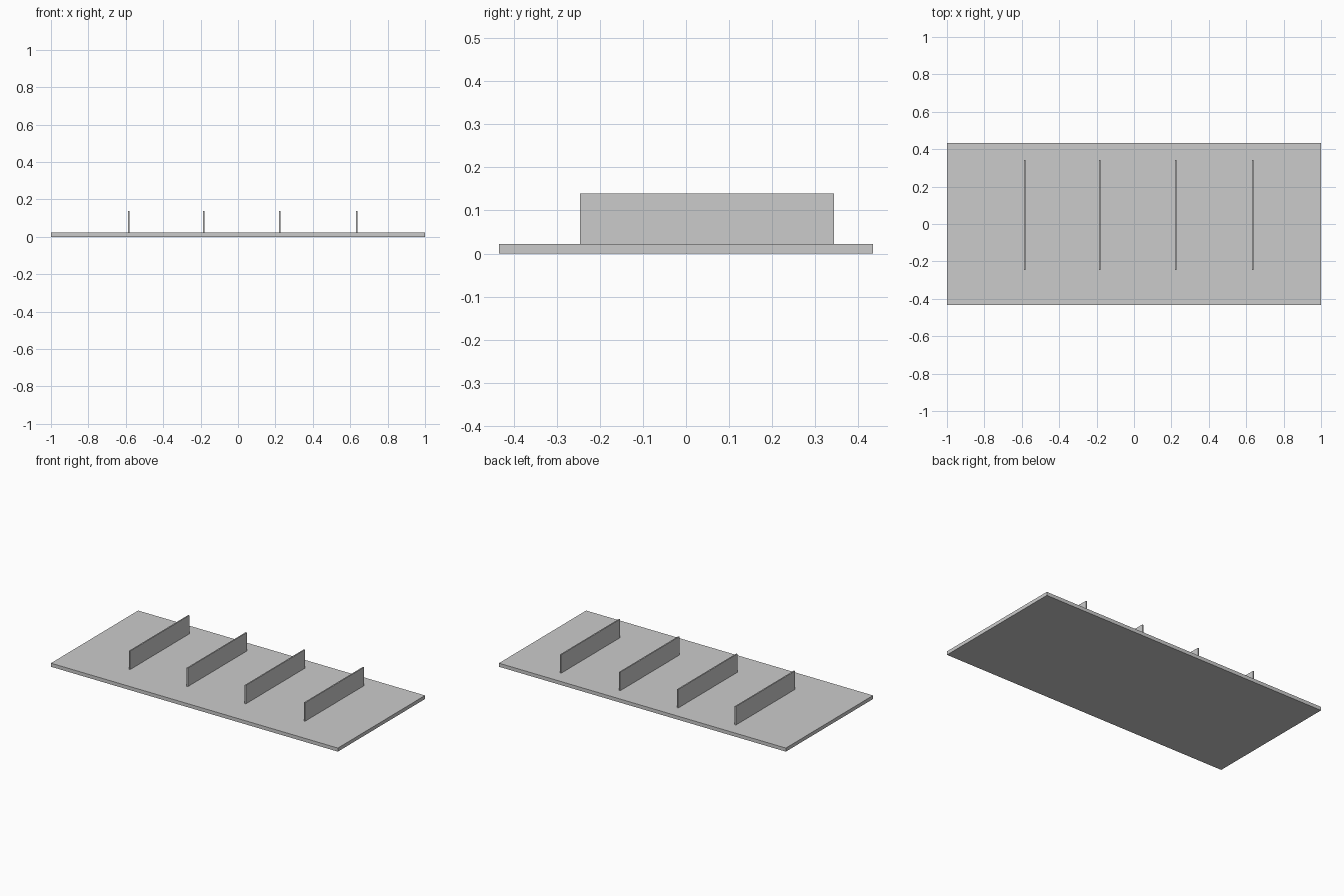
import bpy

if "Cube" in bpy.data.objects:
    bpy.data.objects.remove(bpy.data.objects["Cube"])


def box(name, x, y, z):
    """Axis-aligned box from (min, max) ranges."""
    bpy.ops.mesh.primitive_cube_add(size=1, location=[sum(r) / 2 for r in (x, y, z)])
    ob = bpy.context.object
    ob.name = name
    ob.scale = [r[1] - r[0] for r in (x, y, z)]
    bpy.ops.object.transform_apply(location=False, rotation=False, scale=True)
    return ob


BASE_TOP = 0.0225
HALF_THICK = 0.004

# Flat base board
box("base_board", (-1, 1), (-0.434, 0.434), (0, BASE_TOP))

# Row of thin upright dividers, set slightly towards the back
for i, x in enumerate((-0.584, -0.182, 0.223, 0.635)):
    box(f"divider_{i + 1}", (x - HALF_THICK, x + HALF_THICK),
        (-0.246, 0.343), (BASE_TOP, 0.139))
